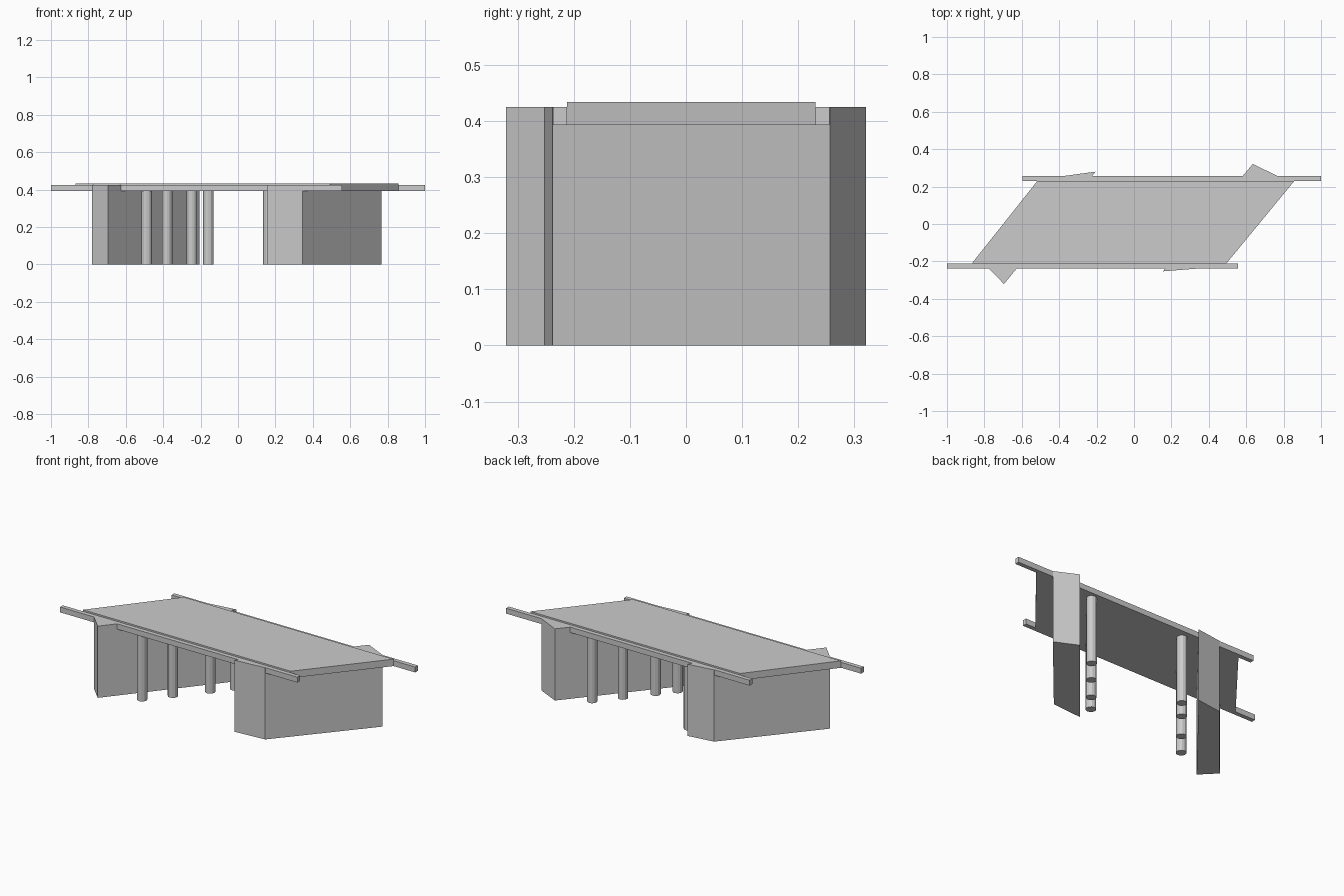
import bpy, bmesh

if "Cube" in bpy.data.objects:
    bpy.data.objects.remove(bpy.data.objects["Cube"])


def prism(name, outline, z0, z1):
    """Extrude a counter-clockwise plan outline from z0 to z1."""
    bm = bmesh.new()
    face = bm.faces.new([bm.verts.new((x, y, z0)) for x, y in outline])
    ext = bmesh.ops.extrude_face_region(bm, geom=[face])
    top = [v for v in ext["geom"] if isinstance(v, bmesh.types.BMVert)]
    bmesh.ops.translate(bm, verts=top, vec=(0, 0, z1 - z0))
    bmesh.ops.recalc_face_normals(bm, faces=bm.faces)
    mesh = bpy.data.meshes.new(name)
    bm.to_mesh(mesh)
    bm.free()
    obj = bpy.data.objects.new(name, mesh)
    bpy.context.collection.objects.link(obj)
    return obj


def rect(x0, x1, y0, y1):
    return [(x0, y0), (x1, y0), (x1, y1), (x0, y1)]


BEAM_Z, SLAB_TOP, CURB_TOP, ROAD_TOP = 0.393, 0.421, 0.425, 0.434

# Skewed deck slab with road surface
deck = [(-0.868, -0.212), (0.493, -0.212), (0.858, 0.231), (-0.516, 0.231)]
prism("deck_slab", deck, BEAM_Z, SLAB_TOP)
prism("road_surface", deck, SLAB_TOP, ROAD_TOP)

# Edge curbs running past the deck ends
prism("front_curb", rect(-1.0, 0.556, -0.237, -0.212), BEAM_Z, CURB_TOP)
prism("back_curb", rect(-0.597, 1.0, 0.231, 0.256), BEAM_Z, CURB_TOP)

# Skewed abutments
prism("left_abutment",
      [(-0.78, -0.235), (-0.695, -0.321), (-0.205, 0.28), (-0.365, 0.258)],
      0, CURB_TOP)
prism("right_abutment",
      [(0.155, -0.253), (0.345, -0.238), (0.767, 0.257), (0.635, 0.321)],
      0, CURB_TOP)

# Two rows of round columns parallel to the abutments
rows = {
    "left": (-0.323, (-0.200, -0.068, 0.092, 0.199)),
    "right": (0.291, (-0.155, -0.060, 0.080, 0.212)),
}
for side, (x_mid, ys) in rows.items():
    for i, y in enumerate(ys):
        bpy.ops.mesh.primitive_cylinder_add(
            vertices=12, radius=0.028, depth=BEAM_Z,
            location=(x_mid + y / 1.21, y, BEAM_Z / 2))
        bpy.context.object.name = f"{side}_column_{i + 1}"
